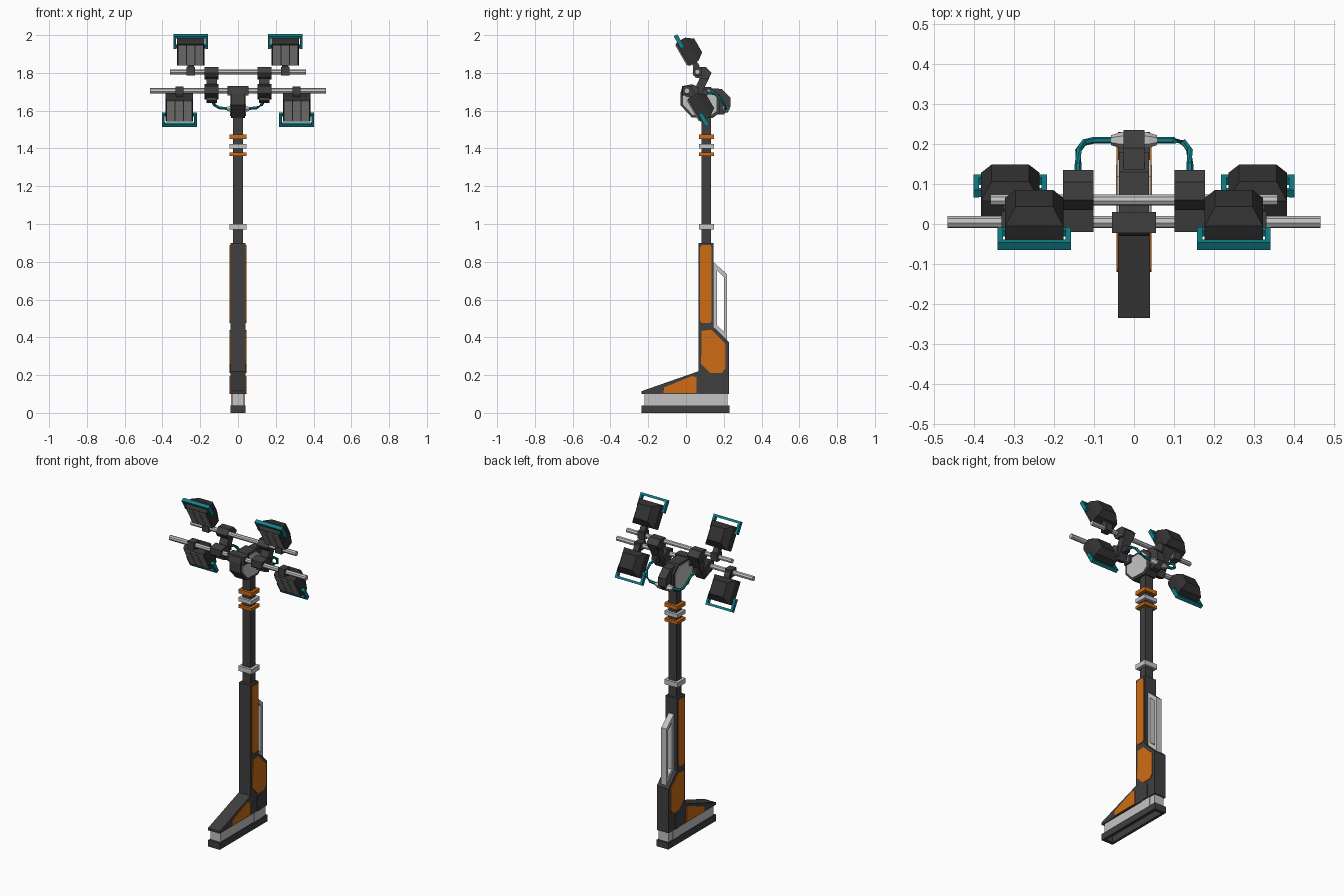
import bpy, bmesh, math
from mathutils import Matrix, Vector

if "Cube" in bpy.data.objects:
    bpy.data.objects.remove(bpy.data.objects["Cube"])


def material(name, rgb):
    m = bpy.data.materials.new(name)
    m.diffuse_color = (*rgb, 1)
    m.use_nodes = True
    m.node_tree.nodes["Principled BSDF"].inputs["Base Color"].default_value = m.diffuse_color
    return m


DARK = material("charcoal", (0.05, 0.05, 0.05))
BLACK = material("lamp black", (0.032, 0.032, 0.032))
LIGHT = material("light metal", (0.55, 0.55, 0.55))
LENS = material("lens grey", (0.30, 0.30, 0.29))
ORANGE = material("orange", (0.62, 0.15, 0.007))
TEAL = material("teal", (0.005, 0.22, 0.25))


def loft(name, loops, mat, closed=False, M=Matrix()):
    """Skin a list of equal-length point loops; cap the ends unless closed."""
    bm = bmesh.new()
    rings = [[bm.verts.new(M @ Vector(p)) for p in loop] for loop in loops]
    n, count = len(rings[0]), len(rings)
    for i in range(count if closed else count - 1):
        a, b = rings[i], rings[(i + 1) % count]
        for k in range(n):
            j = (k + 1) % n
            bm.faces.new((a[k], a[j], b[j], b[k]))
    if not closed:
        bm.faces.new(rings[0])
        bm.faces.new(rings[-1])
    bmesh.ops.recalc_face_normals(bm, faces=bm.faces)
    me = bpy.data.meshes.new(name)
    bm.to_mesh(me)
    bm.free()
    me.materials.append(mat)
    ob = bpy.data.objects.new(name, me)
    bpy.context.collection.objects.link(ob)
    return ob


def prism(name, yz, x0, x1, mat):
    return loft(name, [[(x, y, z) for y, z in yz] for x in (x0, x1)], mat)


def box(name, lo, hi, mat, M=Matrix()):
    (x0, y0, z0), (x1, y1, z1) = lo, hi
    rect = ((x0, y0), (x1, y0), (x1, y1), (x0, y1))
    return loft(name, [[(x, y, z) for x, y in rect] for z in (z0, z1)], mat, M=M)


def frame(name, outer, inner, lo, hi, put, mat):
    """Plate with a hole: outer and inner outlines joined into a closed ring."""
    return loft(name, [[put(p, d) for p in pts] for pts, d in
                       ((outer, lo), (outer, hi), (inner, hi), (inner, lo))], mat, closed=True)


def rod(name, path, r, mat, sides=8):
    pts = [Vector(p) for p in path]
    loops = []
    for i, p in enumerate(pts):
        t = (pts[min(i + 1, len(pts) - 1)] - pts[max(i - 1, 0)]).normalized()
        u = t.cross(Vector((0.31, -0.5, 0.81)) if abs(t.z) < 0.7 else Vector((1, 0, 0))).normalized()
        v = t.cross(u)
        loops.append([p + r * (u * math.cos(a) + v * math.sin(a))
                      for a in [math.tau * (k + .5) / sides for k in range(sides)]])
    return loft(name, loops, mat)


def rect(x, y0, y1):
    return [(-x, y0), (x, y0), (x, y1), (-x, y1)]


# Base: hollow dark foot with a light spacer above it
flat = lambda p, d: (p[0], p[1], d)
frame("base_foot", rect(.04, -.235, .23), rect(.024, -.215, .21), 0, .04, flat, DARK)
frame("base_spacer", rect(.033, -.22, .22), rect(.018, -.205, .205), .04, .10, flat, LIGHT)
box("spacer_block_rear", (-.037, .11, .04), (.037, .18, .10), LIGHT)

# Main body with its sloped toe
prism("main_body", [(-.235, .10), (-.235, .115), (.065, .22), (.065, .90), (.145, .90),
                    (.145, .455), (.228, .375), (.228, .10)], -.04, .04, DARK)

# Side panels
panels = {
    "upper_panel": [(.083, .475), (.128, .475), (.136, .49), (.136, .875), (.128, .89),
                    (.083, .89), (.075, .875), (.075, .49)],
    "middle_panel": [(.083, .435), (.135, .44), (.21, .365), (.21, .235), (.188, .21),
                     (.13, .21), (.08, .26)],
    "toe_panel": [(-.12, .105), (.055, .105), (.055, .19), (.03, .195), (-.115, .135)],
}
for s in (-1, 1):
    for name, pts in panels.items():
        prism(name, pts, s * .038, s * .044, ORANGE)
    prism("side_vent", [(.13, .10), (.165, .10), (.165, .19), (.13, .19)], s * .038, s * .044, DARK)

# Rear grab handle
frame("grab_handle", [(.143, .80), (.217, .735), (.217, .385), (.143, .457)],
      [(.163, .755), (.2, .72), (.2, .43), (.163, .465)], -.018, .018,
      lambda p, d: (d, p[0], p[1]), LIGHT)

# Mast and collars
box("mast", (-.027, .083, .90), (.027, .133, 1.62), DARK)
for name, z0, z1, mat in (("lower_collar", .97, 1.0, LIGHT), ("orange_collar", 1.36, 1.378, ORANGE),
                          ("middle_collar", 1.40, 1.424, LIGHT), ("orange_collar", 1.45, 1.474, ORANGE)):
    box(name, (-.045, .068, z0), (.045, .148, z1), mat)

# Head hub with light cheek plates, narrower at the back
hub = [(-.03, 1.69), (-.03, 1.63), (.03, 1.565), (.14, 1.56), (.18, 1.59), (.18, 1.68), (.13, 1.725), (-.02, 1.725)]
prism("head_hub", hub, -.038, .038, DARK)
prism("hub_rear", [(.12, 1.58), (.20, 1.58), (.235, 1.62), (.235, 1.67), (.19, 1.715), (.12, 1.72)],
      -.026, .026, DARK)
box("hub_pipe_clamp", (-.055, -.022, 1.68), (.055, .03, 1.73), DARK)
for s in (-1, 1):
    prism("hub_cheek", [(.065 + (y - .065) * .84, 1.64 + (z - 1.64) * .84) for y, z in hub],
          s * .036, s * .043, LIGHT)

# Cross pipes
rod("lower_pipe", [(-.467, .005, 1.705), (.467, .005, 1.705)], .015, LIGHT)
rod("upper_pipe", [(-.36, .06, 1.805), (.36, .06, 1.805)], .014, LIGHT)


def lamp(x, y, z, flip):
    """Floodlight tilted 30 degrees down; flip = -1 hangs it below its pipe."""
    M = Matrix.Translation((x, y, z)) @ Matrix.Rotation(math.radians(30), 4, 'X') @ Matrix.Diagonal((1, 1, flip, 1))
    sections = ((.068, .066, 0), (.073, .071, .012), (.073, .071, .06), (.047, .042, .10))
    loft("lamp_housing", [[(-w, b, -h), (w, b, -h), (w, b, h), (-w, b, h)] for w, h, b in sections],
         BLACK, M=M)
    for k in (-1, 0, 1):
        box("lamp_lens", (k * .045 - .020, -.005, -.062), (k * .045 + .020, .003, .060), LENS, M)
    for k in (-1, 1):
        box("lamp_guard_side", (k * .078, .012, .03), (k * .092, .034, .107), TEAL, M)
        box("lamp_guard_lug", (k * .07, .014, .03), (k * .08, .032, .044), TEAL, M)
    box("lamp_guard_bar", (-.092, .012, .093), (.092, .034, .107), TEAL, M)
    box("lamp_neck", (-.018, .022, -.10), (.018, .052, -.06), DARK, M)


for s in (-1, 1):
    # Lamps and their pipe clamps
    lamp(s * .25, -.022, 1.895, 1)
    lamp(s * .31, .041, 1.60, -1)
    box("upper_lamp_clamp", (s * .25 - .022, .036, 1.785), (s * .25 + .022, .084, 1.832), DARK)
    box("lower_lamp_clamp", (s * .31 - .022, -.019, 1.683), (s * .31 + .022, .032, 1.729), DARK)

    # Arm linking the two pipes
    prism("link_arm", [(.02, 1.655), (.06, 1.64), (.135, 1.80), (.105, 1.828), (.085, 1.80)],
          s * .112, s * .168, DARK)
    prism("arm_upper_clamp", [(.035, 1.80), (.05, 1.775), (.115, 1.765), (.135, 1.80), (.105, 1.83), (.06, 1.83)],
          s * .102, s * .178, DARK)
    prism("arm_lower_clamp", [(-.02, 1.69), (.0, 1.675), (.06, 1.66), (.07, 1.72), (.035, 1.74), (-.02, 1.73)],
          s * .102, s * .178, DARK)
    box("arm_cable_socket", (s * .14 - .016, .06, 1.68), (s * .14 + .016, .115, 1.715), DARK)

    # Power cable and its plug
    rod("power_cable", [(s * .14, .10, 1.697), (s * .14, .15, 1.69), (s * .139, .185, 1.665), (s * .125, .204, 1.63),
                        (s * .10, .21, 1.615), (s * .045, .21, 1.61)], .0085, TEAL, 6)
    loft("cable_plug", [[(s * x, .21 + r * math.cos(a), 1.61 + r * math.sin(a))
                         for a in [math.tau * k / 6 for k in range(6)]]
                        for x, r in ((.02, .022), (.038, .019), (.058, .012))], LIGHT)
